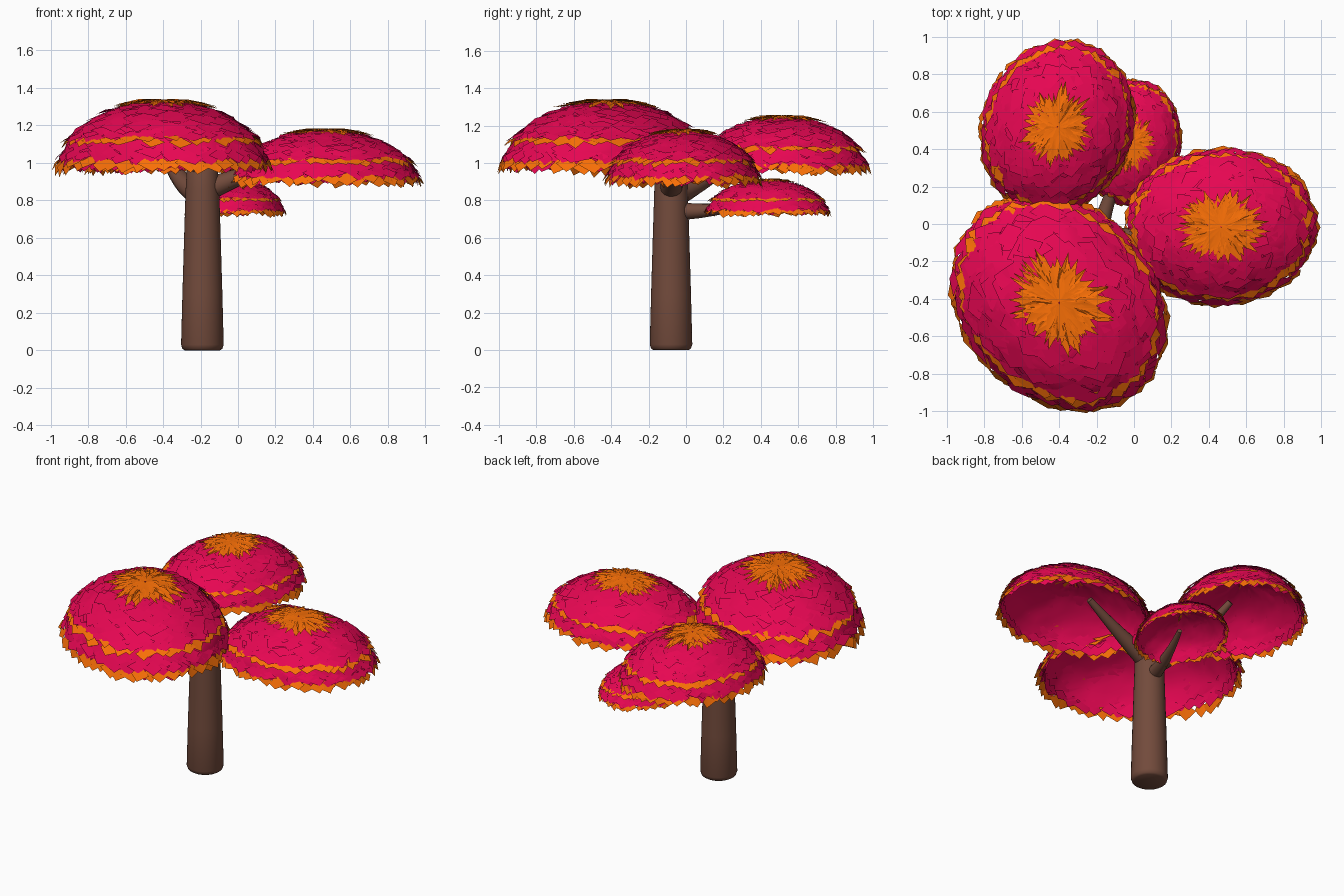
import bpy, bmesh, random
from math import sin, cos, pi, radians
from mathutils import Vector

if "Cube" in bpy.data.objects:
    bpy.data.objects.remove(bpy.data.objects["Cube"])

random.seed(4)
U = random.uniform

def material(name, rgb):
    m = bpy.data.materials.new(name)
    m.diffuse_color = (*rgb, 1)
    m.use_nodes = True
    m.node_tree.nodes["Principled BSDF"].inputs["Base Color"].default_value = m.diffuse_color
    return m

PINK = material("pink leaves", (0.80, 0.002, 0.085))
ORANGE = material("orange leaves", (0.95, 0.16, 0.002))
BARK = material("bark", (0.17, 0.07, 0.045))

def finish(bm, name, mats, angle):
    me = bpy.data.meshes.new(name)
    bm.to_mesh(me)
    bm.free()
    ob = bpy.data.objects.new(name, me)
    bpy.context.collection.objects.link(ob)
    for m in mats:
        me.materials.append(m)
    bpy.ops.object.select_all(action='DESELECT')
    ob.select_set(True)
    bpy.context.view_layer.objects.active = ob
    bpy.ops.object.shade_smooth_by_angle(angle=radians(angle))
    return ob

def tube(name, pts, radii, sides=24):
    """Tapered tube swept along a path."""
    bm = bmesh.new()
    pts = [Vector(p) for p in pts]
    rings = []
    for i, (p, r) in enumerate(zip(pts, radii)):
        d = (pts[min(i + 1, len(pts) - 1)] - pts[max(i - 1, 0)]).normalized()
        a = d.cross(Vector((0.31, -0.95, 0))).normalized()
        b = d.cross(a)
        rings.append([bm.verts.new(p + r * (cos(t) * a + sin(t) * b))
                      for t in (2 * pi * k / sides for k in range(sides))])
    for lo, hi in zip(rings, rings[1:]):
        for k in range(sides):
            n = (k + 1) % sides
            bm.faces.new((lo[k], lo[n], hi[n], hi[k]))
    bm.faces.new(rings[0][::-1])
    bm.faces.new(rings[-1])
    bmesh.ops.recalc_face_normals(bm, faces=bm.faces)
    return finish(bm, name, [BARK], 50)

def branch(name, p0, p1, p2, r0, r1, n=10):
    """Curved branch along a quadratic arc."""
    p0, p1, p2 = map(Vector, (p0, p1, p2))
    ts = [i / n for i in range(n + 1)]
    tube(name, [p0 * (1 - t) ** 2 + p1 * 2 * t * (1 - t) + p2 * t * t for t in ts],
         [r0 + (r1 - r0) * t for t in ts], 16)

def canopy(name, cx, cy, z0, rx, ry, h, turn=0):
    """Leafy half-dome: a hollow shell covered in rows of shingled leaves."""
    bm = bmesh.new()
    ct, st = cos(radians(turn)), sin(radians(turn))

    def pt(phi, th, s):
        x, y = rx * s * sin(phi) * cos(th), ry * s * sin(phi) * sin(th)
        return bm.verts.new((cx + x * ct - y * st, cy + x * st + y * ct,
                             z0 + h * s * cos(phi)))

    def leaf(phi, th, length, width, s0, s1, mat):
        w = width / max(sin(phi + length * 0.5), 0.12) / 2
        mid = s0 + (s1 - s0) * .6
        a = pt(phi, th, s0)
        l = pt(phi + length * U(.4, .65), th - w, mid + U(-.01, .01))
        r = pt(phi + length * U(.4, .65), th + w, mid + U(-.01, .01))
        t = pt(phi + length, th + U(-.5, .5) * w, s1)
        for f in ((a, l, t), (a, t, r)):
            bm.faces.new(f).material_index = mat

    # inner shell
    n, rows = 40, 10
    top = pt(0, 0, .955)
    prev = None
    for i in range(1, rows + 1):
        edge = 1 if i == rows else 0
        ring = [pt(radians(84) * i / rows + edge * U(-.05, .05), 2 * pi * k / n,
                   U(.92, .965)) for k in range(n)]
        for k in range(n):
            j = (k + 1) % n
            if prev:
                bm.faces.new((prev[k], ring[k], ring[j], prev[j]))
            else:
                bm.faces.new((top, ring[k], ring[j]))
        prev = ring

    # rows of leaves: (start angle, length, width, root scale, tip scale, material)
    table = [(d, .24, .32, .955, .98, 0) for d in range(12, 57, 8)]
    table += [(61, .18, .20, .95, 1.005, 1), (57, .17, .26, .96, .995, 0),
              (66, .22, .28, .94, .965, 0), (72, .20, .26, .94, .985, 0),
              (80, .23, .20, .95, 1.02, 1), (75, .20, .24, .955, 1.0, 0),
              (78, .23, .24, .92, .955, 0)]
    for deg, length, width, s0, s1, mat in table:
        phi = radians(deg)
        count = max(10, int(2 * pi * sin(phi + length / 2) / (width * .62)))
        off = U(0, 1)
        for k in range(count):
            leaf(phi + U(-.035, .035), 2 * pi * (k + off + U(-.35, .35)) / count,
                 length * U(.75, 1.2), width * U(.8, 1.2),
                 s0, s1 + U(-.03, .012), mat)

    # orange starburst crown
    for k in range(90):
        leaf(radians(U(1, 9)), 2 * pi * (k + U(-.4, .4)) / 90, U(.24, .42), .08,
             U(.93, .985), U(.99, 1.01), 1)
    for k in range(14):
        leaf(0.005, 2 * pi * k / 14, .24, .10, .975, .985, 1)
    finish(bm, name, [PINK, ORANGE], 40)

# trunk
tube("trunk", [(-.19, -.08, z) for z in (0, .008, .03, .3, .6, .85, .97, 1.03)],
     [.095, .107, .114, .107, .098, .09, .083, .06], 32)

# branches
branch("front_branch", (-.19, -.08, .94), (-.21, -.15, 1.06), (-.38, -.40, 1.24), .07, .025)
branch("back_left_branch", (-.19, -.07, .83), (-.33, .07, .87), (-.42, .42, 1.14), .07, .02)
branch("right_branch", (-.19, -.08, .85), (-.02, -.08, .91), (.34, -.02, 1.07), .068, .02)
branch("lower_back_branch", (-.19, -.06, .745), (-.14, .14, .73), (-.03, .40, .80), .05, .015)

# canopies
canopy("front_canopy", -.40, -.42, .97, .638, .52, .378, 135)
canopy("back_left_canopy", -.41, .517, .96, .475, .407, .302, 68)
canopy("right_canopy", .465, -.015, .895, .517, .423, .294, 3)
canopy("lower_back_canopy", -.015, .435, .73, .34, .268, .19, 82)
